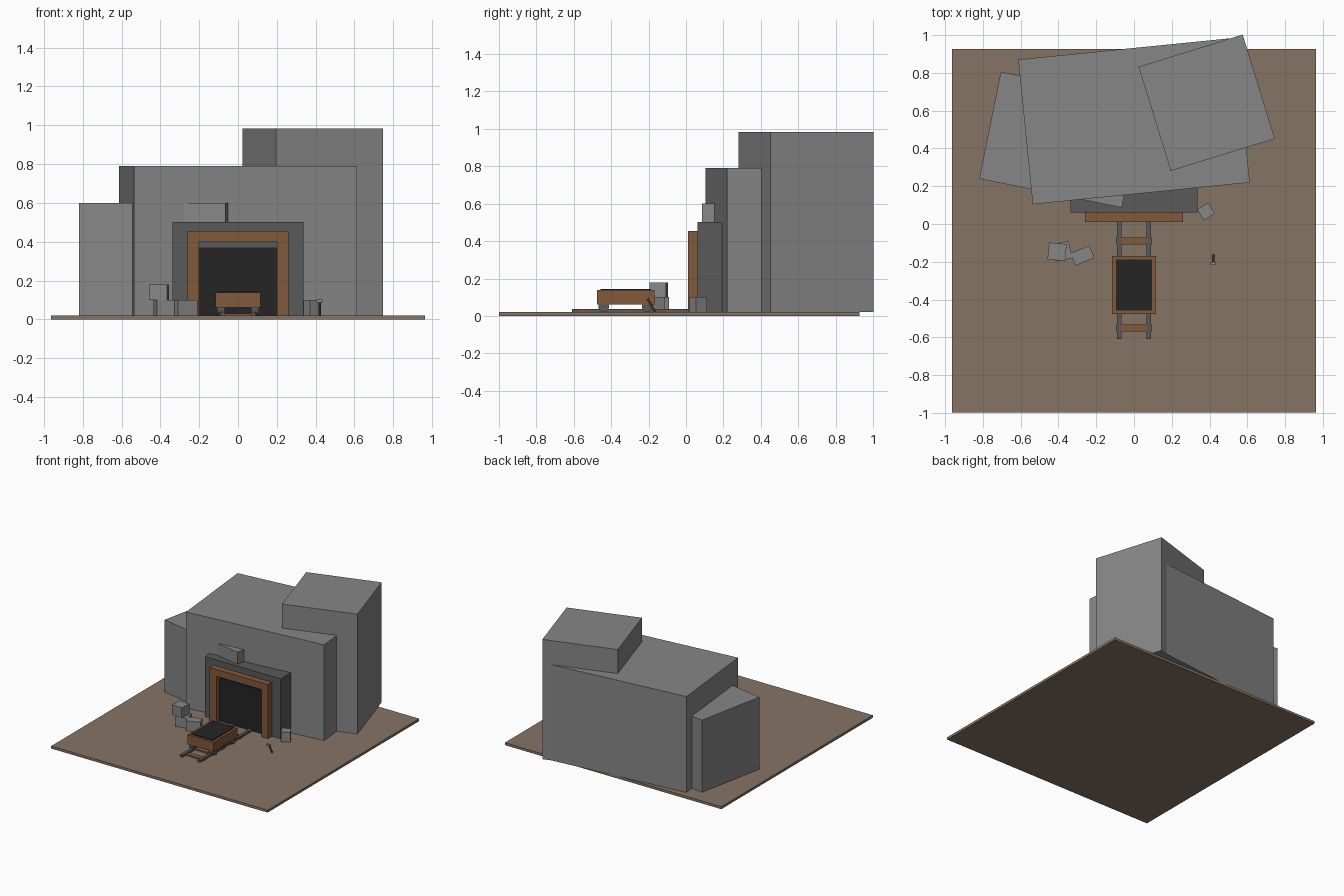
import bpy
from mathutils import Vector

cube = bpy.data.objects.get("Cube")
if cube:
    bpy.data.objects.remove(cube, do_unlink=True)


def material(name, color):
    m = bpy.data.materials.new(name)
    m.use_nodes = True
    m.diffuse_color = (*color, 1)
    bsdf = m.node_tree.nodes["Principled BSDF"]
    bsdf.inputs["Base Color"].default_value = (*color, 1)
    bsdf.inputs["Roughness"].default_value = 0.9
    return m


EARTH = material("earth", (0.24, 0.175, 0.13))
ROCK = material("rock", (0.24, 0.24, 0.24))
DARK = material("dark stone and iron", (0.1, 0.1, 0.1))
WOOD = material("wood", (0.22, 0.1, 0.042))
BLACK = material("coal black", (0.018, 0.018, 0.018))

FLOOR = 0.02


def box(name, center, size, z0, z1, mat, turn=0):
    """Upright box from plan centre, plan size and height range."""
    bpy.ops.mesh.primitive_cube_add(
        size=1, location=(*center, (z0 + z1) / 2), rotation=(0, 0, turn))
    ob = bpy.context.object
    ob.name = name
    ob.scale = (*size, z1 - z0)
    ob.data.materials.append(mat)
    return ob


def rod(name, a, b, radius, mat, sides):
    """Straight cylinder between two points."""
    a, b = Vector(a), Vector(b)
    bpy.ops.mesh.primitive_cylinder_add(
        vertices=sides, radius=radius, depth=(b - a).length, location=(a + b) / 2,
        rotation=(b - a).to_track_quat("Z", "Y").to_euler())
    ob = bpy.context.object
    ob.name = name
    ob.data.materials.append(mat)
    return ob


# Ground slab
box("ground", (0, -0.036), (1.925, 1.925), 0, FLOOR, EARTH)

# Mountain blocks
box("main_rock", (0, 0.545), (1.155, 0.77), FLOOR, 0.79, ROCK, 0.1)
box("left_rock", (-0.385, 0.446), (0.77, 0.577), FLOOR, 0.6, ROCK, -0.2)
box("right_rock", (0.385, 0.642), (0.577, 0.577), FLOOR, 0.983, ROCK, 0.3)

# Mine entrance
box("entrance_surround", (0, 0.157), (0.674, 0.193), FLOOR, 0.503, DARK)
box("entrance_opening", (0, 0.105), (0.404, 0.1), FLOOR, 0.37, BLACK)
for side, name in ((-1, "right"), (1, "left")):
    box(name + "_post", (side * 0.23, 0.036), (0.058, 0.05), FLOOR, 0.42, WOOD)
box("lintel", (0, 0.036), (0.52, 0.05), 0.4, 0.455, WOOD)

# Track
for side, name in ((-1, "right"), (1, "left")):
    box(name + "_rail", (side * 0.078, -0.28), (0.024, 0.66), FLOOR, 0.037, DARK)
for i in range(5):
    box(f"sleeper_{i + 1}", (0, -0.55 + i * 0.115), (0.19, 0.038), FLOOR, 0.031, WOOD)

# Mine cart
box("cart_tub", (0, -0.323), (0.231, 0.308), 0.062, 0.139, WOOD)
box("cart_coal", (0, -0.323), (0.192, 0.27), 0.1, 0.145, BLACK)
for side in (-1, 1):
    for y in (-0.44, -0.207):
        rod("cart_wheel", (side * 0.066, y, 0.05), (side * 0.108, y, 0.05),
            0.029, DARK, 12)

# Loose stones
box("stone_lower", (-0.382, -0.145), (0.092, 0.092), FLOOR, 0.1, ROCK, 0.2)
box("stone_upper", (-0.407, -0.147), (0.094, 0.09), 0.1, 0.18, ROCK, -0.1)
box("stone_front", (-0.273, -0.167), (0.108, 0.07), FLOOR, 0.1, ROCK, 0.4)
box("stone_by_entrance", (0.381, 0.066), (0.069, 0.069), FLOOR, 0.1, ROCK, 0.55)

# Leaning tool
rod("tool_handle", (0.42, -0.165, FLOOR), (0.42, -0.207, 0.095), 0.006, WOOD, 8)
box("tool_head", (0.42, -0.207), (0.03, 0.014), 0.088, 0.102, ROCK)
